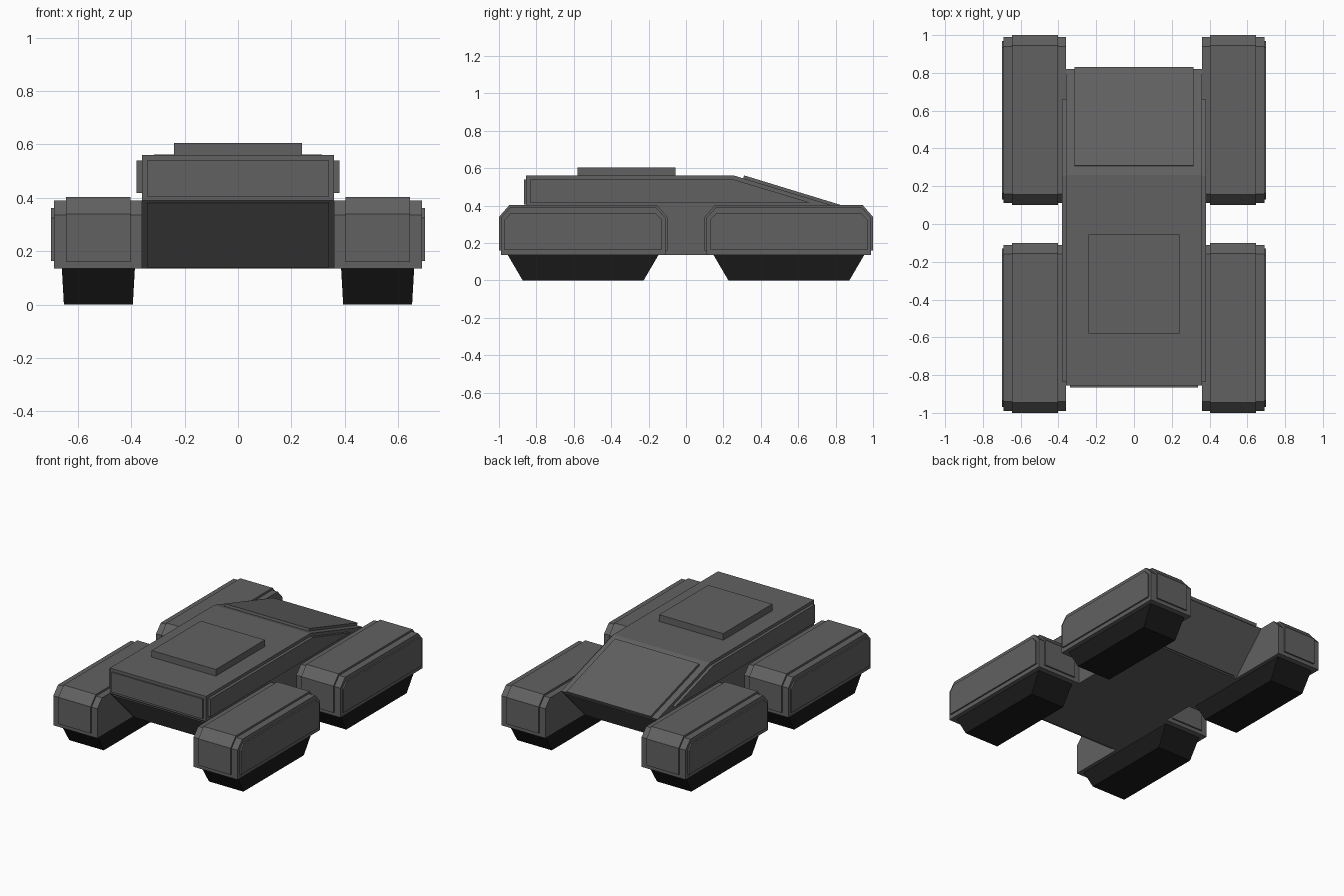
import bpy, bmesh

if "Cube" in bpy.data.objects:
    bpy.data.objects.remove(bpy.data.objects["Cube"])


def material(name, v):
    m = bpy.data.materials.new(name)
    m.diffuse_color = (v, v, v, 1)
    m.use_nodes = True
    m.node_tree.nodes["Principled BSDF"].inputs["Base Color"].default_value = m.diffuse_color
    return m


GREY = material("dark grey armour", 0.12)
BLACK = material("black track rubber", 0.01)


def finish(bm, name, mat):
    bmesh.ops.recalc_face_normals(bm, faces=bm.faces)
    me = bpy.data.meshes.new(name)
    bm.to_mesh(me)
    bm.free()
    me.materials.append(mat)
    ob = bpy.data.objects.new(name, me)
    bpy.context.collection.objects.link(ob)
    return ob


def loft(name, rings, mat):
    """Closed solid between two matching rings of points."""
    bm = bmesh.new()
    a, b = [[bm.verts.new(p) for p in r] for r in rings]
    bm.faces.new(a)
    bm.faces.new(b)
    for i in range(len(a)):
        j = (i + 1) % len(a)
        bm.faces.new((a[i], a[j], b[j], b[i]))
    return finish(bm, name, mat)


def prism(name, profile, x0, x1, mat=GREY):
    """Side profile (y, z) extruded along x."""
    return loft(name, [[(x, y, z) for y, z in profile] for x in (x0, x1)], mat)


def pod_profile(hy, z0, z1, z2, cut, yc):
    """Box outline with chamfered upper corners."""
    return [(yc - hy, z0), (yc - hy, z1), (yc - hy + cut, z2),
            (yc + hy - cut, z2), (yc + hy, z1), (yc + hy, z0)]


# Hull: sloped rear deck, undercut at both ends
prism("hull", [(-0.605, 0.135), (-0.856, 0.39), (-0.856, 0.56), (0.26, 0.56),
               (0.82, 0.39), (0.57, 0.135)], -0.36, 0.36)

# Raised panels on the upper hull sides
for side, s in (("left", -1), ("right", 1)):
    prism("hull_side_panel_" + side,
          [(-0.835, 0.418), (-0.835, 0.54), (0.255, 0.54), (0.66, 0.418)],
          s * 0.35, s * 0.38)

# Thin plates on the hull ends, sloped deck and roof
prism("front_plate", [(-0.85, 0.405), (-0.866, 0.405), (-0.866, 0.54), (-0.85, 0.54)], -0.34, 0.34)
prism("front_lower_plate", [(-0.62, 0.14), (-0.856, 0.38), (-0.84, 0.385), (-0.60, 0.145)], -0.34, 0.34)
prism("rear_lower_plate", [(0.585, 0.14), (0.82, 0.38), (0.80, 0.385), (0.56, 0.145)], -0.34, 0.34)
prism("deck_plate", [(0.305, 0.54), (0.31, 0.562), (0.83, 0.403), (0.822, 0.385)], -0.315, 0.315)
prism("roof_hatch", [(-0.58, 0.55), (-0.58, 0.605), (-0.055, 0.605), (-0.055, 0.55)], -0.24, 0.24)

# Four track pods
for end, yc in (("front", -0.55), ("rear", 0.55)):
    for side, s in (("left", -1), ("right", 1)):
        tag = end + "_" + side
        prism("pod_" + tag, pod_profile(0.44, 0.135, 0.335, 0.39, 0.05, yc), s * 0.36, s * 0.69)
        prism("pod_strip_" + tag, pod_profile(0.45, 0.16, 0.34, 0.403, 0.055, yc), s * 0.403, s * 0.645)
        prism("pod_side_panel_" + tag, pod_profile(0.42, 0.163, 0.325, 0.362, 0.035, yc), s * 0.68, s * 0.70)
        # Tapered track block under the pod
        rings = []
        for hx, hy, z in ((0.137, 0.405, 0.14), (0.129, 0.323, 0.0)):
            rings.append([(s * 0.523 + i * hx, yc + j * hy, z)
                          for i, j in ((-1, -1), (1, -1), (1, 1), (-1, 1))])
        loft("track_" + tag, rings, BLACK)
